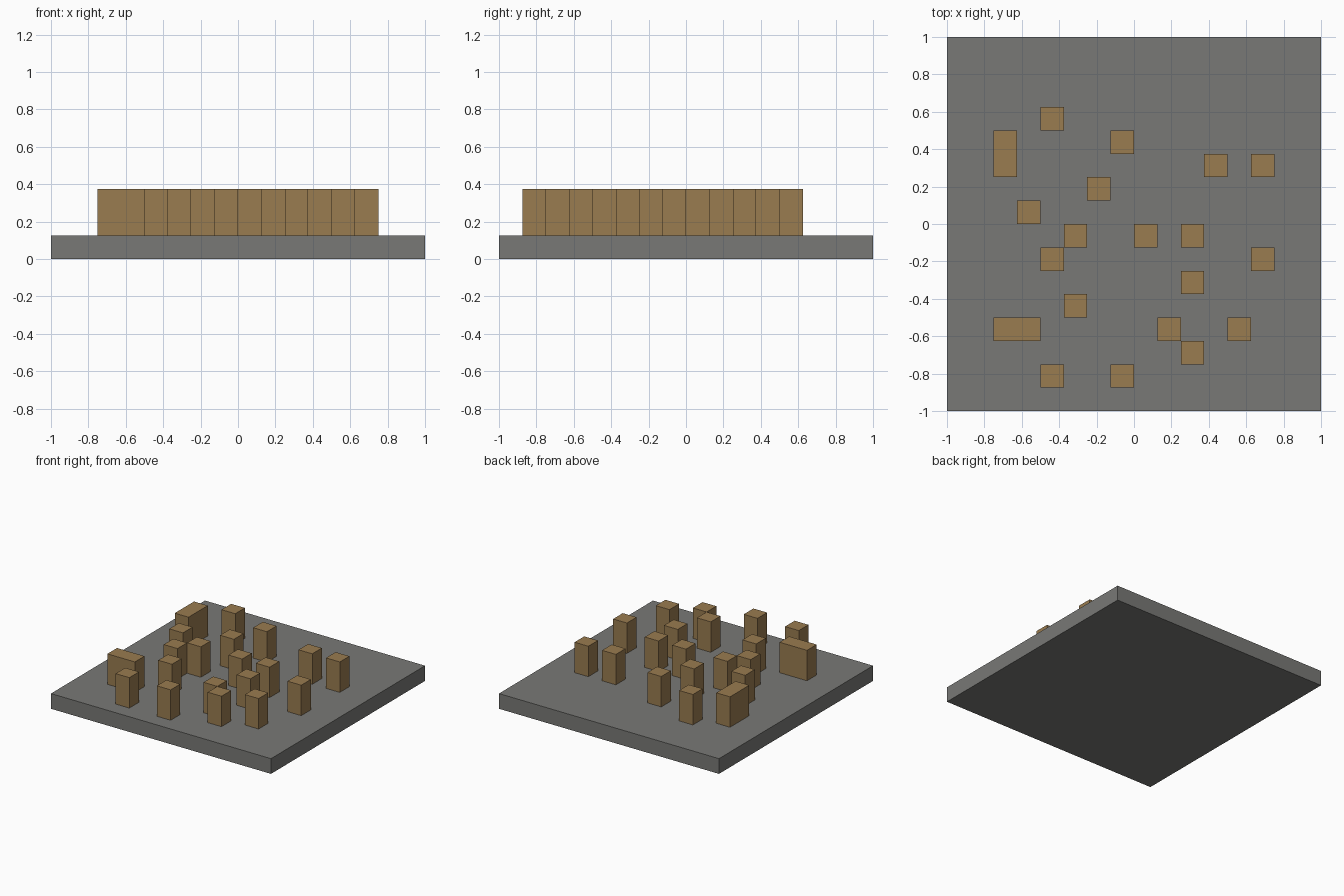
import bpy
import bmesh
from mathutils import Matrix, Vector

default = bpy.data.objects.get("Cube")
if default:
    bpy.data.objects.remove(default, do_unlink=True)

CELL = 0.125  # layout grid step
BASE_TOP = CELL
POST_TOP = 3 * CELL


def make_material(name, rgb):
    mat = bpy.data.materials.new(name)
    mat.use_nodes = True
    color = (*rgb, 1.0)
    mat.diffuse_color = color
    mat.node_tree.nodes["Principled BSDF"].inputs["Base Color"].default_value = color
    return mat


def make_box(name, low, high, mat):
    low, high = Vector(low), Vector(high)
    bm = bmesh.new()
    bmesh.ops.create_cube(bm, size=1.0, matrix=Matrix.Diagonal((*(high - low), 1.0)))
    mesh = bpy.data.meshes.new(name)
    bm.to_mesh(mesh)
    bm.free()
    mesh.materials.append(mat)
    obj = bpy.data.objects.new(name, mesh)
    obj.location = (low + high) / 2
    bpy.context.collection.objects.link(obj)
    return obj


stone = make_material("stone grey", (0.19, 0.19, 0.18))
wood = make_material("wood brown", (0.32, 0.20, 0.08))

# Square base slab
make_box("base_slab", (-1, -1, 0), (1, 1, BASE_TOP), stone)


def make_post(name, column, row, columns=1, rows=1):
    x, y = -1 + column * CELL, -1 + row * CELL
    make_box(name, (x, y, BASE_TOP), (x + columns * CELL, y + rows * CELL, POST_TOP), wood)


# Single posts: grid row -> columns
posts = {
    1: (4, 7), 2: (10,), 3: (9, 12), 4: (5,), 5: (10,), 6: (4, 13),
    7: (5, 8, 10), 8: (3,), 9: (6,), 10: (11, 13), 11: (7,), 12: (4,),
}
for row, columns in posts.items():
    for column in columns:
        make_post(f"post_row{row}_column{column}", column, row)

# Double-width wall posts
make_post("wide_post_front", 2, 3, columns=2)
make_post("wide_post_back", 2, 10, rows=2)
